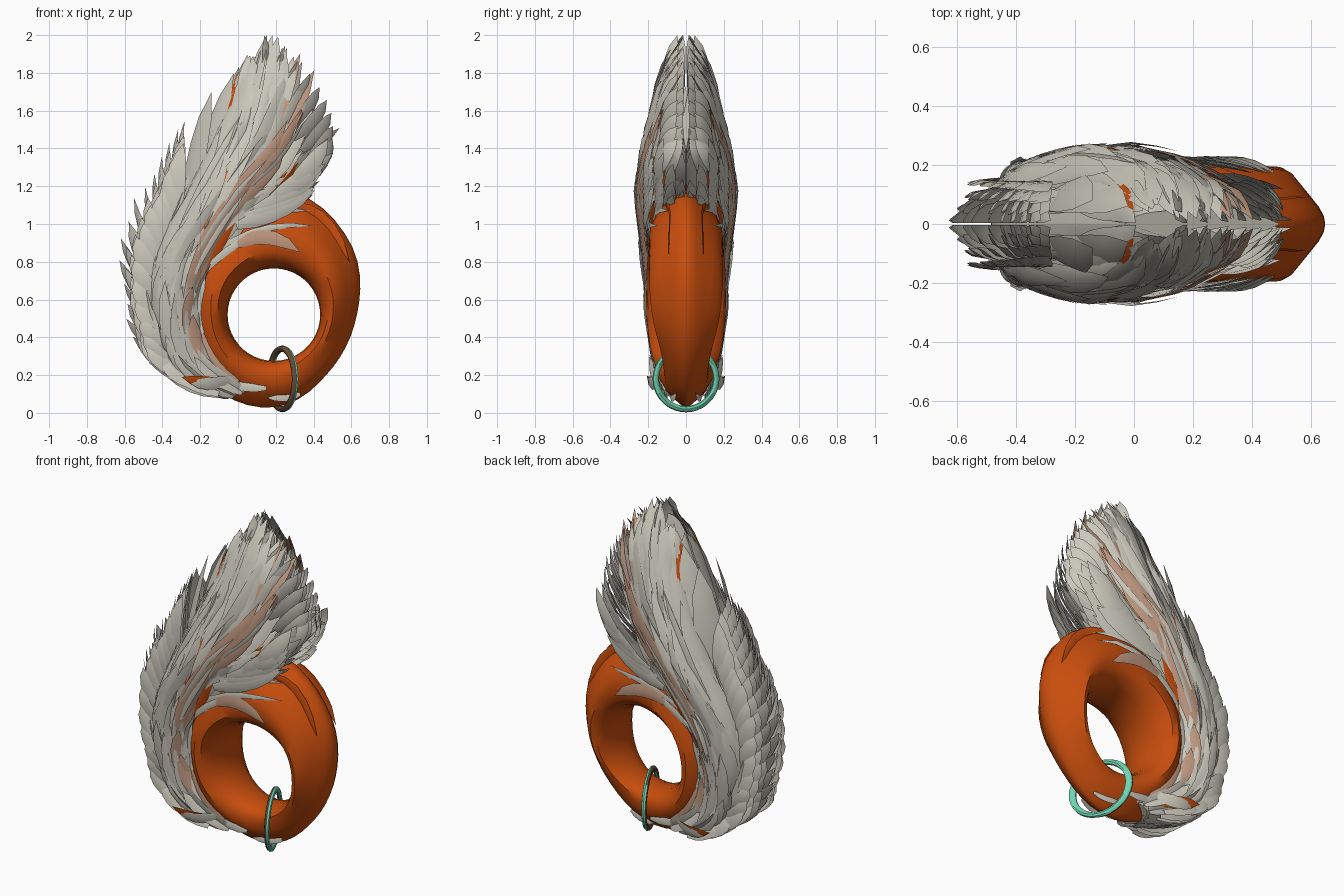
import bpy, bmesh, math, random
from mathutils import Vector

if "Cube" in bpy.data.objects:
    bpy.data.objects.remove(bpy.data.objects["Cube"])

random.seed(4)
rnd = random.uniform


def material(name, rgb):
    m = bpy.data.materials.new(name)
    m.diffuse_color = (*rgb, 1)
    m.use_nodes = True
    m.node_tree.nodes["Principled BSDF"].inputs["Base Color"].default_value = m.diffuse_color
    return m


GREY = material("pale_grey", (0.60, 0.58, 0.50))
ORANGE = material("burnt_orange", (0.58, 0.075, 0.004))
TAN = material("dusty_tan", (0.53, 0.32, 0.22))
MINT = material("mint", (0.17, 0.66, 0.45))
BROWN = material("dark_brown", (0.14, 0.075, 0.04))


def spline(pts, s, closed=False):
    """Smooth curve through pts, s in 0..1."""
    n = len(pts)
    segs = n if closed else n - 1
    i = max(0, min(segs - 1, int(s * segs)))
    f = s * segs - i
    get = (lambda k: Vector(pts[k % n])) if closed else (lambda k: Vector(pts[max(0, min(n - 1, k))]))
    a, b, c, d = get(i - 1), get(i), get(i + 1), get(i + 2)
    if f > 1:
        return c + (c - b) * (f - 1)
    return 0.5 * (2 * b + (c - a) * f + (2 * a - 5 * b + 4 * c - d) * f * f
                  + (3 * b - a - 3 * c + d) * f ** 3)


def finish(name, bm, mats, mirror=False, angle=40):
    me = bpy.data.meshes.new(name)
    bm.to_mesh(me)
    bm.free()
    ob = bpy.data.objects.new(name, me)
    bpy.context.collection.objects.link(ob)
    for m in mats:
        me.materials.append(m)
    if mirror:
        mod = ob.modifiers.new("mirror", 'MIRROR')
        mod.use_axis = (False, True, False)
        mod.use_mirror_merge = False
    bpy.ops.object.select_all(action='DESELECT')
    ob.select_set(True)
    bpy.context.view_layer.objects.active = ob
    bpy.ops.object.shade_smooth_by_angle(angle=math.radians(angle))


def loft(bm, rings, closed, rule=None):
    """Skin closed cross-sections; cap the ends if the path is open."""
    vs = [[bm.verts.new(p) for p in r] for r in rings]
    n, k = len(vs), len(vs[0])
    for i in range(n if closed else n - 1):
        a, b = vs[i], vs[(i + 1) % n]
        for j in range(k):
            f = bm.faces.new((a[j], a[(j + 1) % k], b[(j + 1) % k], b[j]))
            f.material_index = rule(i, j) if rule else 0
    if not closed:
        bm.faces.new(vs[0])
        bm.faces.new(vs[-1])
    bmesh.ops.recalc_face_normals(bm, faces=bm.faces)


# Curled body ring: (outer radius, half thickness) every 45 degrees
CX, CZ, HOLE = 0.19, 0.52, 0.245
RING = [(0.44, 0.155), (0.56, 0.175), (0.67, 0.19), (0.60, 0.19),
        (0.50, 0.18), (0.50, 0.155), (0.49, 0.115), (0.42, 0.12)]


def ring_depth(th, a, w):
    """Keeled section: full near the hole, sharp at the rim."""
    return w * math.sin(a) * (1 - 0.5 * math.cos(a)) * (1 + 0.06 * math.sin(4 * abs(a) + 2 * th))


def ring_section(th):
    out, w = spline(RING, (th / math.tau) % 1, True)
    mid, half = (out + HOLE) / 2, (out - HOLE) / 2
    sec = []
    for j in range(20):
        a = math.tau * j / 20
        a = a - math.tau if a > math.pi else a
        r = mid + half * math.cos(a)
        sec.append((CX + r * math.cos(th), ring_depth(th, a, w), CZ + r * math.sin(th)))
    return sec


def drape(x, z):
    """Point lying on the side of the ring."""
    th, r = math.atan2(z - CZ, x - CX), math.hypot(x - CX, z - CZ)
    out, w = spline(RING, (th / math.tau) % 1, True)
    c = max(-1, min(1, (r - (out + HOLE) / 2) / ((out - HOLE) / 2)))
    return Vector((x, ring_depth(th, math.acos(c), w) + 0.014, z))


bm = bmesh.new()
loft(bm, [ring_section(math.tau * i / 44) for i in range(44)], True)
finish("curled_body", bm, [ORANGE])

# Plume flow: back edge, centre line, inner edge in the x-z plane
BACK = [(-0.05, 0.08), (-0.33, 0.22), (-0.47, 0.5), (-0.46, 0.8), (-0.31, 1.1), (-0.17, 1.42), (-0.03, 1.70)]
MID = [(0.0, 0.1), (-0.24, 0.25), (-0.34, 0.5), (-0.31, 0.8), (-0.12, 1.15), (0.09, 1.51), (0.19, 1.88)]
INNER = [(0.08, 0.13), (-0.13, 0.27), (-0.22, 0.45), (-0.2, 0.68), (0.0, 1.0), (0.24, 1.18), (0.49, 1.4)]
WIDTH = [(0.05, 0.09), (0.2, 0.14), (0.5, 0.175), (0.8, 0.195), (1.15, 0.23), (1.45, 0.205), (1.7, 0.185), (2.0, 0.12)]


def half_width(z):
    for (a, wa), (b, wb) in zip(WIDTH, WIDTH[1:]):
        if z <= b:
            return wa + (wb - wa) * max(0, (z - a) / (b - a))
    return WIDTH[-1][1]


def plume(u, t):
    p = (spline(BACK, t) * (2 * (u - 0.5) * (u - 1)) + spline(MID, t) * (4 * u * (1 - u))
         + spline(INNER, t) * (2 * u * (u - 0.5)))
    e = abs(2 * u - 1)
    close = max(0, min(1, (t - 0.72) / 0.2))  # front edge folds shut above the ring
    f = max(0, 1 - e ** 2.2) ** 0.6 if u < 0.5 else 1 - (0.25 + 0.72 * close) * e ** 3
    if t > 0.7:
        f *= math.sqrt(max(0, 1 - ((t - 0.7) / 0.33) ** 2))  # closes towards the tip
    return Vector((p.x, half_width(p.y) * f, p.y))


# Core beneath the plume feathers, with a tan band along its inner flank
bm = bmesh.new()
sections = []
for i in range(29):
    side = [plume(j / 12, 1.0 * i / 28) for j in range(13)]
    side = [Vector((p.x, max(0.003, p.y - 0.012), p.z)) for p in side]
    sections.append(side + [Vector((p.x, -p.y, p.z)) for p in reversed(side)])


def core_rule(i, j):
    j = min(j, 24 - j)
    if j == 12 or (j == 11 and i < 20):
        return 2 if i < 24 else 0
    return 1 if 8 <= j <= 10 and 4 < i < 27 else 0


loft(bm, sections, False, core_rule)
finish("plume_core", bm, [GREY, TAN, ORANGE])

LEAF = [0.45, 0.85, 1.0, 0.95, 0.7, 0.0]


def feather(bm, path, normal, width, mat=0):
    """Ridged leaf blade along a path."""
    rows = []
    for i, p in enumerate(path):
        tan = path[min(i + 1, len(path) - 1)] - path[max(i - 1, 0)]
        side = tan.cross(normal).normalized() * width * LEAF[i]
        pts = [p - side, p + normal * width * 0.25 * LEAF[i], p + side]
        for q in pts:
            q.y = max(0.003, q.y)
            q.z = max(0.01, min(2.0, q.z))
        rows.append([bm.verts.new(q) for q in (pts if LEAF[i] else pts[1:2])])
    for a, b in zip(rows, rows[1:]):
        for k in range(2):
            quad = (a[k], a[k + 1], b[k + 1], b[k]) if len(b) == 3 else (a[k], a[k + 1], b[0])
            bm.faces.new(quad).material_index = mat


def bent(a, b, c):
    """Six points on a curve from a past b to c."""
    return [a * (1 - s) ** 2 + b * 2 * s * (1 - s) + c * s * s for s in (k / 5 for k in range(6))]


def lay_feather(bm, u0, u1, t0, t1, rise, lift, tilt, width, mat):
    """Feather lying on the plume surface from (u0, t0) to (u1, t1)."""
    path = []
    for k in range(6):
        s = k / 5
        u, t = min(0.99, max(0.02, u0 + (u1 - u0) * s)), max(0, t0 + (t1 - t0) * s)
        tc = min(t, 1.0)
        n = (plume(u, tc + 0.01) - plume(u, tc)).cross(plume(u + 0.01, tc) - plume(u, tc)).normalized()
        n = -n if n.y < 0 else n
        path.append(plume(u, t) + n * (rise + lift * s * (1.0 if t < 0.85 else 0.4)))
        if k == 2:
            normal = (n + Vector((rnd(-tilt, tilt), 0, rnd(-tilt, tilt)))).normalized()
    feather(bm, path, normal, width, mat)


# Main plume feathers, overlapping in rows along the flow
bm = bmesh.new()
for r in range(17):
    for c in range(11):
        u0 = min(0.98, max(0.03, (c + rnd(0.1, 0.9)) / 11))
        t0 = r / 16 * 0.86 + rnd(-0.02, 0.03)
        band = 0.66 < u0 < 0.88 and 0.1 < t0 < 0.85
        if band and rnd(0, 1) < 0.45:
            continue
        mat = 0
        if band and rnd(0, 1) < 0.4:
            mat = 1
        elif u0 > 0.9 and t0 < 0.7 and rnd(0, 1) < 0.4 or rnd(0, 1) < 0.015:
            mat = 2
        lay_feather(bm, u0, u0 + rnd(-0.05, 0.05), t0, min(t0 + rnd(0.2, 0.32), rnd(1.0, 1.06)), 0.004,
                    rnd(0.015, 0.045), 0.6, rnd(0.02, 0.038) + 0.016 * max(0, t0), mat)
# Tan streak sweeping up the flank, and a short one near the base
for u0, u1, t0, t1 in [(0.72, 0.72, 0.46, 0.78), (0.82, 0.77, 0.46, 0.78), (0.71, 0.74, 0.62, 0.90),
                       (0.78, 0.79, 0.64, 0.95), (0.84, 0.82, 0.66, 0.86), (0.85, 0.82, 0.16, 0.36)]:
    lay_feather(bm, u0, u1, t0, t1, 0.03, 0.01, 0.1, 0.036, 1)
# Pale strands crossing the streak
for u0, u1, t0, t1 in [(0.70, 0.74, 0.55, 0.8), (0.80, 0.79, 0.5, 0.72), (0.80, 0.83, 0.74, 0.94)]:
    lay_feather(bm, u0, u1, t0, t1, 0.042, 0.015, 0.3, 0.014, 0)
finish("plume_feathers", bm, [GREY, TAN, ORANGE], True)

# Back row of upswept feathers
ROOT = [(-0.1, 0.1), (-0.3, 0.2), (-0.38, 0.35), (-0.42, 0.55), (-0.42, 0.75), (-0.38, 0.88), (-0.34, 1.0), (-0.31, 1.1)]
TIP = [(-0.46, 0.27), (-0.58, 0.43), (-0.6, 0.62), (-0.63, 0.86), (-0.57, 1.1), (-0.46, 1.27), (-0.37, 1.43), (-0.28, 1.58)]
bm = bmesh.new()
for i in range(16):
    s = i / 15
    for j in range(4):
        q = j / 3
        r, e = spline(ROOT, s), spline(TIP, s)
        e = e.lerp(r, 0.3 * q + rnd(0, 0.1))
        a = Vector((r.x, 0.03 + 0.10 * q, r.y))
        d = Vector((e.x, 0.012 + 0.14 * q * (1 - 0.3 * s), e.y))
        b = (a + d) / 2 + Vector((-0.04, 0.02, 0))
        normal = Vector((-0.9 + 0.6 * q, 0.35 + 0.6 * q, rnd(0, 0.6))).normalized()
        feather(bm, bent(a, b, d), normal, rnd(0.035, 0.05))
finish("back_feathers", bm, [GREY], True)

# Broad feathers filling the notch beside the back row
bm = bmesh.new()
for a, b, c, w in [((-0.28, 0.10, 1.0), (-0.23, 0.12, 1.35), (-0.14, 0.08, 1.70), 0.08),
                   ((-0.22, 0.09, 1.15), (-0.14, 0.11, 1.5), (-0.02, 0.06, 1.80), 0.07)]:
    feather(bm, bent(Vector(a), Vector(b), Vector(c)), Vector((-0.75, 0.6, 0.25)).normalized(), w)
finish("broad_feathers", bm, [GREY], True)

# Fringe wrapping the inner edge and front of the plume
bm = bmesh.new()
for i in range(7):
    s = i / 6
    for q in (0.1, 0.4, 0.7, 1.0):
        a = plume(1, 0.66 + 0.2 * s)
        e = Vector((0.40 + 0.11 * s, 0, 1.18 + 0.26 * s)) + Vector((rnd(-.06, .02), 0, rnd(-.04, .02)))
        a.y = 0.22 * q
        e.y = 0.17 * q
        b = (a + e) / 2 + Vector((0.02, 0.03 * q, -0.03))
        normal = Vector((0.6 - 0.4 * q, 0.1 + 0.9 * q, -0.5 + 0.4 * q)).normalized()
        feather(bm, bent(a, b, e), normal, rnd(0.035, 0.05))
# Upper front feathers meeting along the centre line
for i in range(9):
    s = i / 8
    for y0 in (0.03, 0.09):
        a = Vector((0.40 - 0.26 * s, y0 + 0.05 * (1 - s), 1.28 + 0.42 * s))
        e = Vector((0.50 - 0.36 * s + 1.0 * s * (1 - s) * 0.45, y0 * 0.5, 1.45 + 0.55 * s))
        feather(bm, bent(a, (a + e) / 2 + Vector((0.03, 0.03, 0)), e),
                Vector((0.75, 0.55, 0.1)).normalized(), 0.045)
finish("edge_fringe", bm, [GREY], True)

# Loose wisps lying on the ring: start, middle, end, width, colour
WISPS = [((0.0, 0.89), (0.15, 0.99), (0.33, 0.85), 0.04, 1),
         ((-0.12, 0.85), (0.1, 1.02), (0.40, 0.99), 0.018, 0),
         ((-0.1, 0.93), (0.1, 1.1), (0.38, 1.07), 0.02, 0),
         ((-0.17, 0.75), (-0.05, 0.9), (0.15, 0.96), 0.02, 0),
         ((-0.19, 0.42), (-0.24, 0.55), (-0.17, 0.72), 0.025, 0),
         ((0.0, 0.16), (-0.15, 0.25), (-0.20, 0.45), 0.03, 1),
         ((0.15, 0.13), (0.0, 0.12), (-0.15, 0.22), 0.025, 0),
         ((0.33, 0.10), (0.26, 0.07), (0.15, 0.08), 0.02, 0),
         ((0.30, 1.10), (0.48, 1.08), (0.59, 0.80), 0.03, 2)]
bm = bmesh.new()
for a, b, c, w, m in WISPS:
    flat = bent(Vector(a), Vector(b), Vector(c))
    feather(bm, [drape(p.x, p.y) for p in flat], Vector((0, 1, 0)), w, m)
# Low tufts pointing out at the base
for i in range(5):
    a = Vector((-0.02, 0.05 + 0.02 * i, 0.1 + 0.02 * i))
    e = Vector((-0.42 + 0.04 * i, 0.07 + 0.03 * i + 0.04 * (i % 2), 0.28 - 0.03 * i))
    feather(bm, bent(a, (a + e) / 2 + Vector((0, 0.05, -0.03)), e), Vector((-0.2, 0.9, -0.3)).normalized(),
            0.035, 2 if i % 2 else 0)
finish("loose_wisps", bm, [GREY, TAN, ORANGE], True)

# Thin band hooped around the low part of the ring, mint on one face, brown on the other
bm = bmesh.new()
hoop = []
for i in range(36):
    th = math.tau * i / 36
    d = Vector((-0.42 * math.cos(th), math.cos(th), math.sin(th)))
    hoop.append([Vector((0.235, 0, 0.18)) + d * (0.16 + 0.017 * math.cos(k * math.tau / 8))
                 + Vector((0.017 * math.sin(k * math.tau / 8), 0, 0)) for k in range(8)])
loft(bm, hoop, True)
bm.normal_update()
for f in bm.faces:
    f.material_index = 0 if f.normal.x + 0.42 * f.normal.y > -0.2 else 1
finish("hoop_band", bm, [MINT, BROWN])
